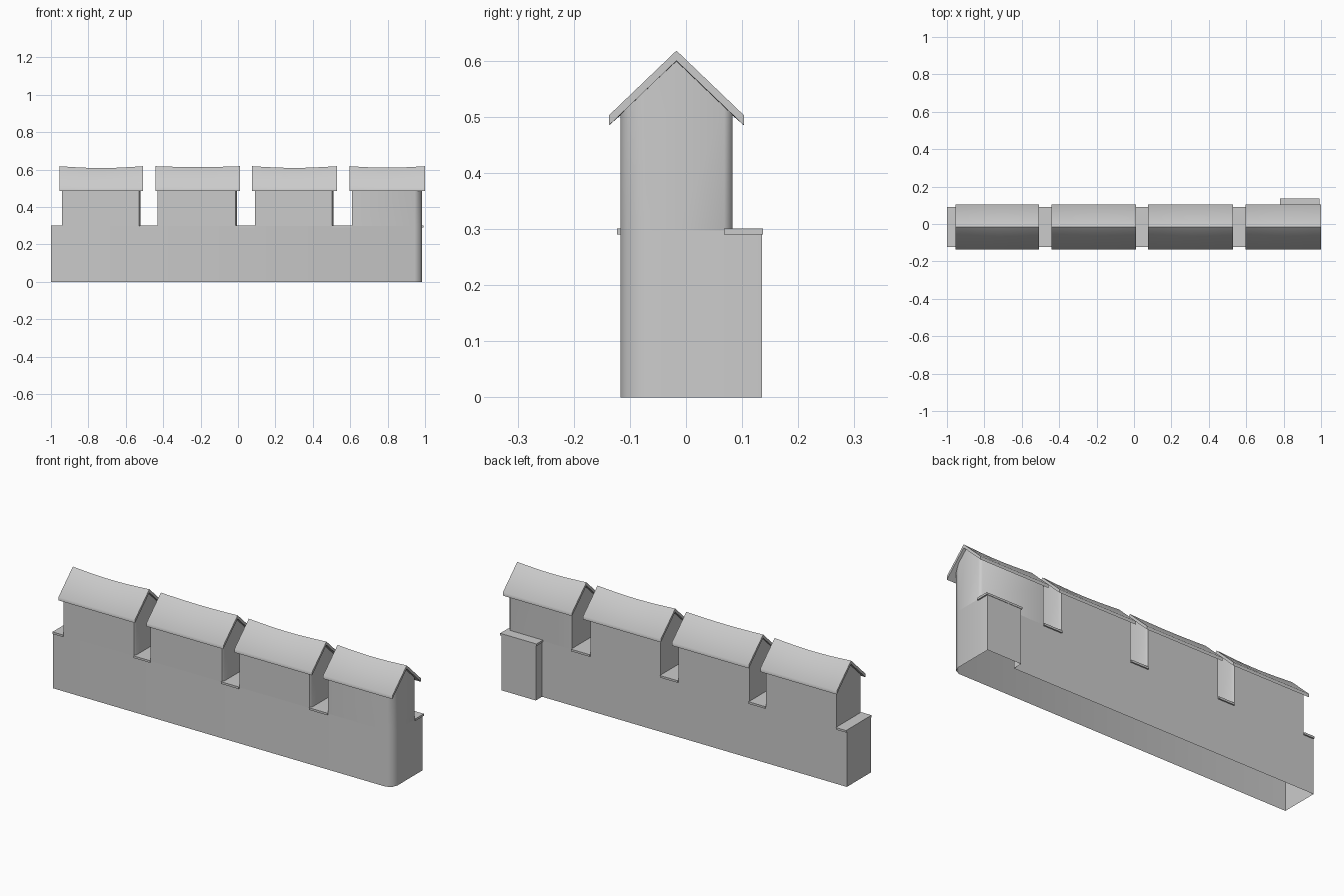
import bpy, math

if "Cube" in bpy.data.objects:
    bpy.data.objects.remove(bpy.data.objects["Cube"])

RIDGE = -0.017          # y of the roof ridge
FRONT, BACK = -0.117, 0.083


def make(name, verts, faces, smooth=False):
    me = bpy.data.meshes.new(name)
    me.from_pydata(verts, [], faces)
    me.update()
    ob = bpy.data.objects.new(name, me)
    bpy.context.collection.objects.link(ob)
    bpy.context.view_layer.objects.active = ob
    ob.select_set(True)
    if smooth:
        bpy.ops.object.shade_smooth_by_angle(angle=math.radians(50))
    ob.select_set(False)
    return ob


def shell(name, plan, z0, top):
    """Open wall shell: counter-clockwise plan raised from z0 to top(y)."""
    n = len(plan)
    verts = [(x, y, z0) for x, y in plan] + [(x, y, top(y)) for x, y in plan]
    faces = [(i, (i + 1) % n, n + (i + 1) % n, n + i) for i in range(n)]
    return make(name, verts, faces, True)


def box(name, x0, x1, y0, y1, z0, z1):
    v = [(x, y, z) for z in (z0, z1) for x, y in ((x0, y0), (x1, y0), (x1, y1), (x0, y1))]
    return make(name, v, [(3, 2, 1, 0), (4, 5, 6, 7), (0, 1, 5, 4),
                          (1, 2, 6, 5), (2, 3, 7, 6), (3, 0, 4, 7)])


def roof(name, x0, x1, sag):
    """Gabled slab with a gently sagging ridge."""
    prof = [(-0.137, 0.485), (RIDGE, 0.600), (0.103, 0.485),
            (0.103, 0.503), (RIDGE, 0.618), (-0.137, 0.503)]
    n, steps = len(prof), 8
    verts = []
    for s in range(steps + 1):
        t = s / steps
        drop = sag * math.sin(math.pi * t)
        for y, z in prof:
            verts.append((x0 + (x1 - x0) * t, y, z - (drop if y == RIDGE else 0)))
    faces = []
    for s in range(steps):
        a, b = s * n, (s + 1) * n
        for i in range(n):
            j = (i + 1) % n
            faces.append((a + j, a + i, b + i, b + j))
    e = steps * n
    for q in ((0, 1, 4, 5), (1, 2, 3, 4)):
        faces.append(q[::-1])
        faces.append(tuple(e + k for k in q))
    faces = [f[::-1] for f in faces]
    ob = make(name, verts, faces, True)
    # consistent outward normals
    import bmesh
    bm = bmesh.new()
    bm.from_mesh(ob.data)
    bmesh.ops.recalc_face_normals(bm, faces=bm.faces)
    bm.to_mesh(ob.data)
    bm.free()


def gable(y):
    return 0.600 - 0.96 * abs(y - RIDGE)


# rounded front right corner shared by wall and last merlon
corner = [(0.945, FRONT), (0.973, -0.104), (0.985, -0.072)]

# lower wall with the back buttress
shell("lower_wall", [(-1, FRONT)] + corner + [(0.985, 0.135), (0.785, 0.135),
      (0.785, BACK), (-1, BACK)], 0, lambda y: 0.297)
box("buttress_cap", 0.78, 0.992, 0.068, 0.137, 0.29, 0.301)

# merlons
merlons = [(-0.94, -0.52), (-0.43, -0.005), (0.09, 0.51), (0.61, 0.985)]
for k, (a, b) in enumerate(merlons):
    if k == 3:
        right = corner + [(b, RIDGE), (b, 0.068), (0.972, BACK)]
    else:
        right = [(b - 0.008, FRONT), (b, FRONT + 0.012), (b, RIDGE),
                 (b, 0.068), (b - 0.008, BACK)]
    shell("merlon", [(a, FRONT)] + right + [(a, BACK), (a, RIDGE)], 0.295, gable)

# cap stones in the gaps
for a, b in [(-1.0, -0.94), (-0.525, -0.43), (-0.013, 0.09), (0.502, 0.61)]:
    box("gap_cap", a, b, -0.123, 0.09, 0.29, 0.301)

# roofs
for a, b, sag in [(-0.955, -0.507, 0.010), (-0.44, 0.01, 0.005),
                  (0.075, 0.53, 0.009), (0.595, 1.0, 0.008)]:
    roof("merlon_roof", a, b, sag)
